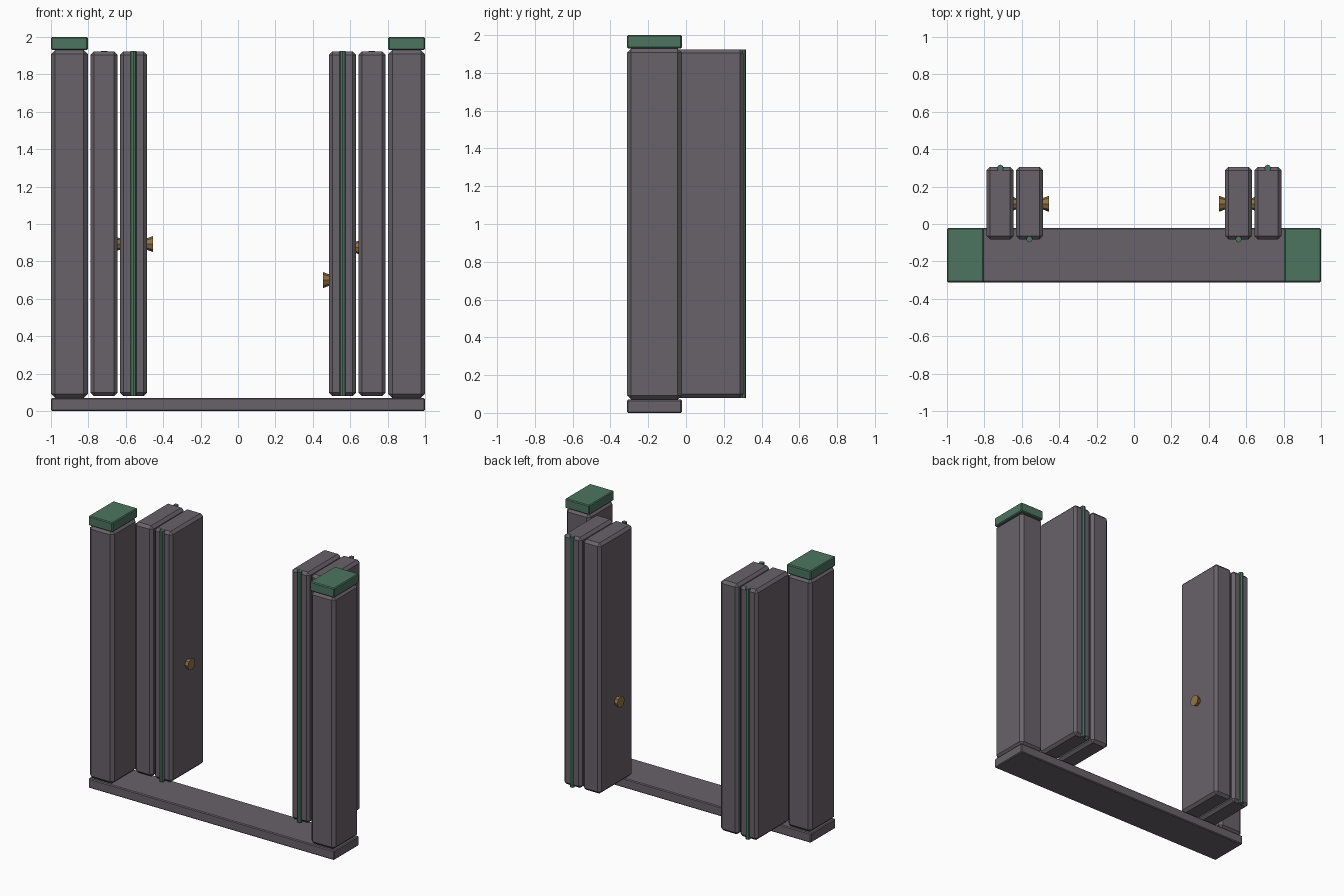
import bpy
import bmesh
import math
from mathutils import Matrix, Vector

if "Cube" in bpy.data.objects:
    bpy.data.objects.remove(bpy.data.objects["Cube"])


def make_mat(name, rgb):
    m = bpy.data.materials.new(name)
    m.diffuse_color = (*rgb, 1)
    m.use_nodes = True
    m.node_tree.nodes["Principled BSDF"].inputs["Base Color"].default_value = m.diffuse_color
    return m


GREY = make_mat("grey wood", (0.14, 0.122, 0.142))
GREEN = make_mat("green metal", (0.072, 0.178, 0.118))
BRASS = make_mat("brass", (0.29, 0.175, 0.055))


def finish(name, bm, mat):
    mesh = bpy.data.meshes.new(name)
    bm.to_mesh(mesh)
    bm.free()
    mesh.materials.append(mat)
    obj = bpy.data.objects.new(name, mesh)
    bpy.context.collection.objects.link(obj)
    return obj


def block(name, lo, hi, chamfer, mat):
    """Box between two corners with chamfered edges."""
    lo, hi = Vector(lo), Vector(hi)
    bm = bmesh.new()
    bmesh.ops.create_cube(bm, size=1, matrix=Matrix.Translation((lo + hi) / 2)
                          @ Matrix.Diagonal((*(hi - lo), 1)))
    bmesh.ops.bevel(bm, geom=bm.edges[:], offset=chamfer, segments=1,
                    affect='EDGES')
    return finish(name, bm, mat)


def cone(name, centre, r1, r2, length, mat, rot=None):
    """Eight-sided rod or tapered knob."""
    bm = bmesh.new()
    turn = rot or Matrix.Identity(4)
    bmesh.ops.create_cone(bm, cap_ends=True, segments=8, radius1=r1, radius2=r2,
                          depth=length, matrix=Matrix.Translation(centre) @ turn)
    return finish(name, bm, mat)


# Sill across the bottom
block("sill", (-1, -0.312, 0), (1, -0.022, 0.07), 0.006, GREY)

for side, s in (("left", -1), ("right", 1)):
    def span(a, b):
        return sorted((s * a, s * b))

    # Post and its cap
    x0, x1 = span(0.803, 1)
    block(f"{side}_post", (x0, -0.312, 0.07), (x1, -0.022, 1.93), 0.022, GREY)
    block(f"{side}_cap", (x0, -0.312, 1.93), (x1, -0.022, 2.0), 0.006, GREEN)

    # Two folded door leaves
    for leaf, a, b in (("outer", 0.643, 0.789), ("inner", 0.486, 0.632)):
        x0, x1 = span(a, b)
        block(f"{side}_{leaf}_leaf", (x0, -0.082, 0.08), (x1, 0.305, 1.923),
              0.019, GREY)

    # Long hinge rods, front of inner leaf and back of outer leaf
    for leaf, x, y in (("inner", 0.559, -0.082), ("outer", 0.715, 0.3)):
        cone(f"{side}_{leaf}_hinge", (s * x, y, 1.002), 0.017, 0.017, 1.845, GREEN)

    # Flared knobs on both faces of the inner leaf
    heights = (0.893, 0.893) if s < 0 else (0.70, 0.875)
    for face, x, d, z in (("inner", 0.473, -s, heights[0]),
                          ("outer", 0.645, s, heights[1])):
        cone(f"{side}_{face}_knob", (s * x, 0.108, z), 0.029, 0.043, 0.038, BRASS,
             Matrix.Rotation(d * math.pi / 2, 4, 'Y'))
